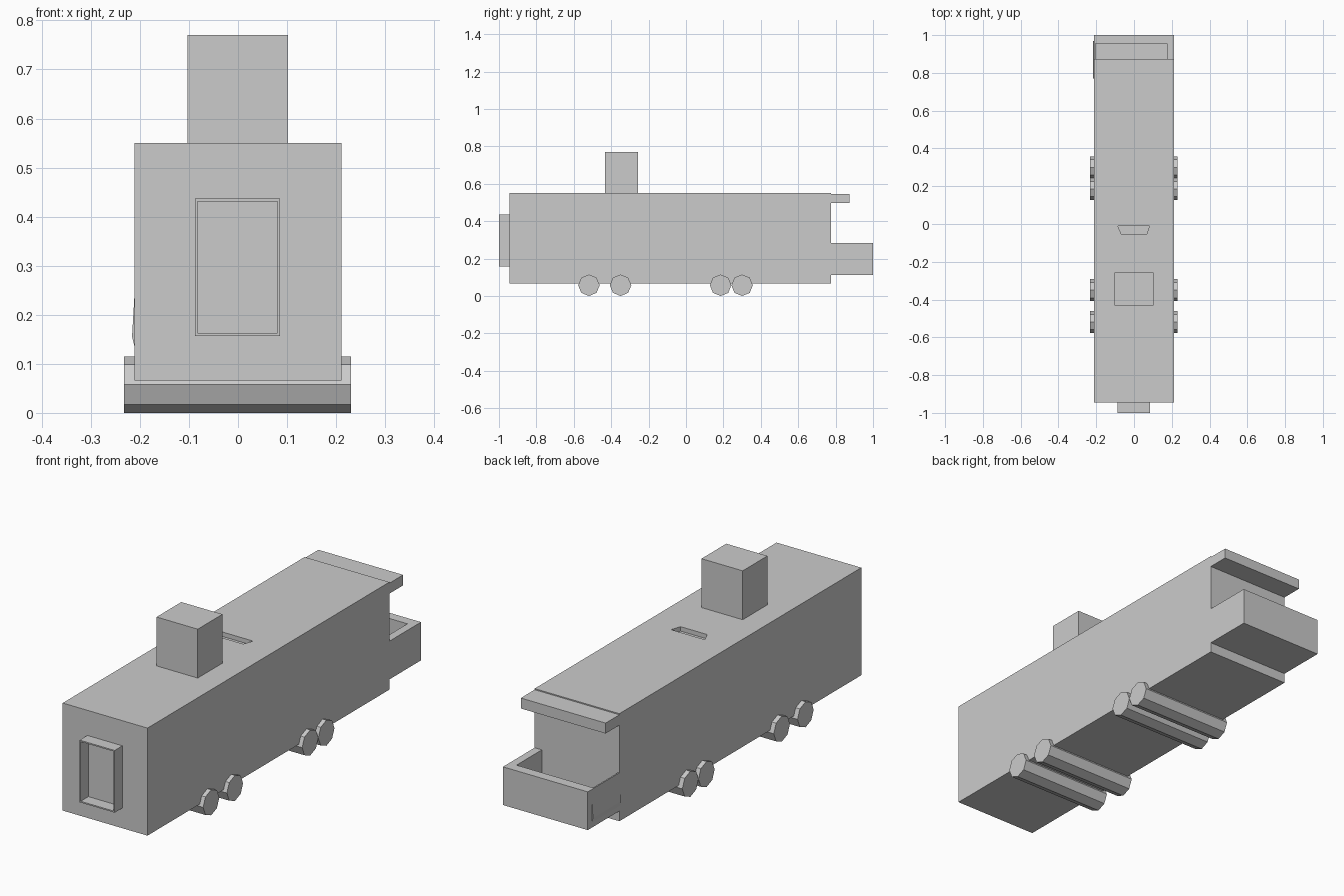
import bpy, math

if "Cube" in bpy.data.objects:
    bpy.data.objects.remove(bpy.data.objects["Cube"])


def mesh_object(name, verts, faces):
    me = bpy.data.meshes.new(name)
    me.from_pydata(verts, [], faces)
    ob = bpy.data.objects.new(name, me)
    bpy.context.collection.objects.link(ob)
    return ob


def prism(name, profile, lo, hi, place):
    """Extrude a 2D profile from lo to hi; place maps (a, b, depth) to xyz."""
    n = len(profile)
    verts = [place(a, b, d) for d in (lo, hi) for a, b in profile]
    faces = [tuple(reversed(range(n))), tuple(range(n, 2 * n))]
    faces += [(i, (i + 1) % n, n + (i + 1) % n, n + i) for i in range(n)]
    return mesh_object(name, verts, faces)


def upright(a, b, d):
    return (a, b, d)


def sideways(a, b, d):
    return (d, a, b)


def box(name, x, y, z):
    profile = [(x[0], y[0]), (x[1], y[0]), (x[1], y[1]), (x[0], y[1])]
    return prism(name, profile, z[0], z[1], upright)


def cut(target, cutter):
    """Subtract the cutter, bake the result and remove the cutter."""
    cutter.hide_render = True
    mod = target.modifiers.new("cut", 'BOOLEAN')
    mod.operation = 'DIFFERENCE'
    mod.solver = 'EXACT'
    mod.object = cutter
    bpy.context.view_layer.objects.active = target
    bpy.ops.object.modifier_apply(modifier=mod.name)
    bpy.data.objects.remove(cutter)


W = 0.211

# Long carriage body with a shallow trapezoid slot in the roof
body = box("body", (-W, W), (-0.945, 0.775), (0.066, 0.55))
slot = [(-0.066, -0.056), (0.066, -0.056), (0.082, -0.01), (-0.086, -0.01)]
cut(body, prism("slot_cutter", slot, 0.53, 0.6, upright))

# Roof box
box("roof_box", (-0.103, 0.102), (-0.432, -0.256), (0.55, 0.77))

# Thin doorway frame on the front
frame = box("door_frame", (-0.088, 0.086), (-1.0, -0.945), (0.157, 0.437))
cut(frame, box("door_cutter", (-0.083, 0.081), (-1.1, -0.9), (0.163, 0.431)))

# Rear porch: open tub with one thin side, and the canopy above
porch = box("porch", (-W, W), (0.775, 1.0), (0.112, 0.284))
cut(porch, box("porch_cutter", (-0.205, 0.175), (0.7, 0.955), (0.14, 0.4)))
box("canopy", (-W, W), (0.775, 0.873), (0.498, 0.545))

# Slightly leaning panel on the porch side
panel = [(-0.209, 0.275), (-0.216, 0.155), (-0.211, 0.135), (-0.207, 0.15)]
prism("porch_panel", panel, 0.77, 0.97, lambda a, b, d: (a, d, b))

# Octagonal full-width wheel rollers
R = 0.0575
for i, y in enumerate((-0.519, -0.35, 0.185, 0.30)):
    octagon = [(y + R * math.cos(k * math.pi / 4), R + R * math.sin(k * math.pi / 4))
               for k in range(8)]
    prism(f"wheel_roller_{i + 1}", octagon, -0.232, 0.23, sideways)
